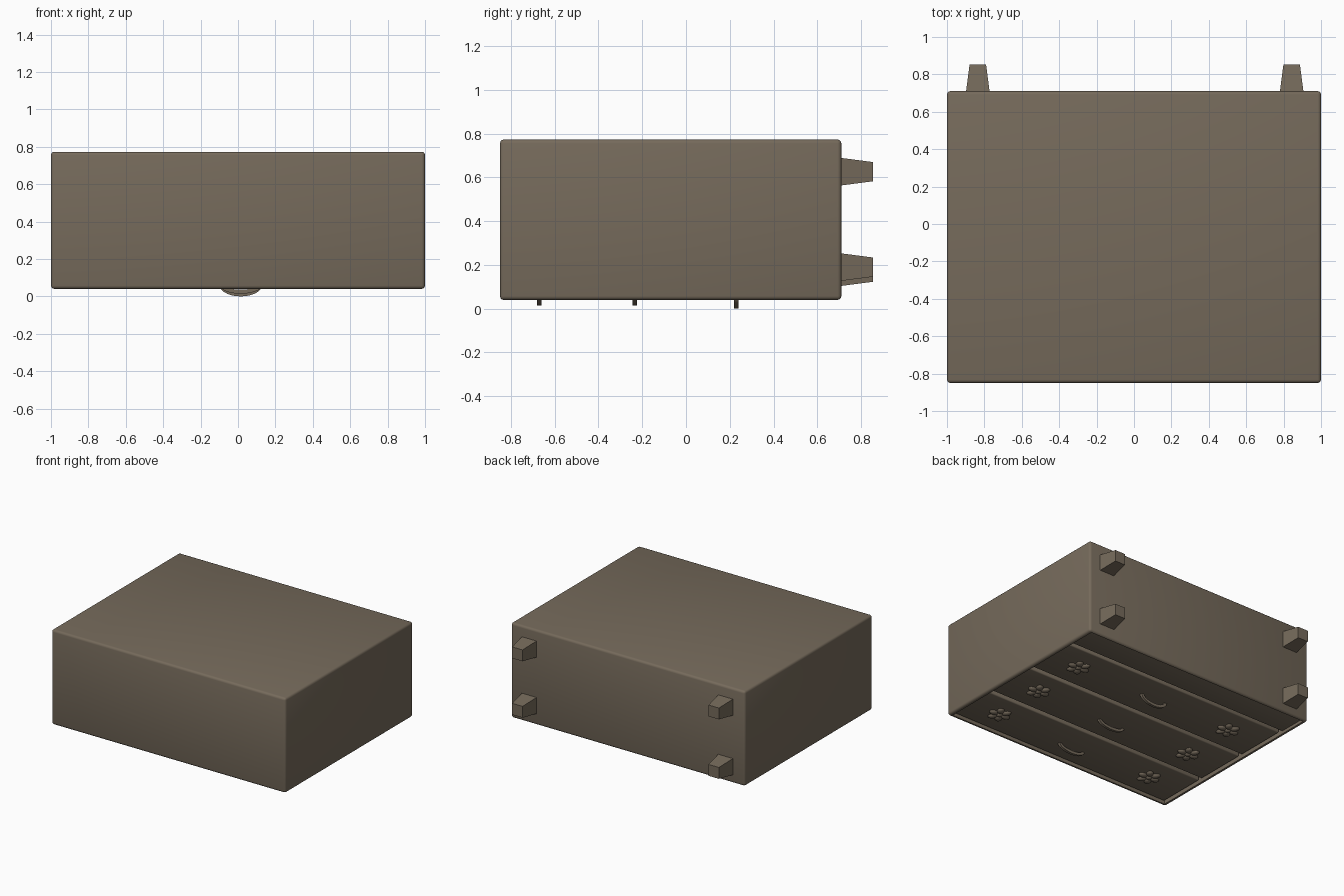
import bpy, bmesh, math
from mathutils import Matrix

if "Cube" in bpy.data.objects:
    bpy.data.objects.remove(bpy.data.objects["Cube"])

wood = bpy.data.materials.new("brown_wood")
wood.diffuse_color = (0.18, 0.145, 0.105, 1)
wood.use_nodes = True
wood.node_tree.nodes["Principled BSDF"].inputs["Base Color"].default_value = wood.diffuse_color


def finish(bm, name):
    bmesh.ops.recalc_face_normals(bm, faces=bm.faces)
    mesh = bpy.data.meshes.new(name)
    bm.to_mesh(mesh)
    bm.free()
    ob = bpy.data.objects.new(name, mesh)
    bpy.context.collection.objects.link(ob)
    mesh.materials.append(wood)
    return ob


def box(name, lo, hi, bevel=0.0):
    bm = bmesh.new()
    bmesh.ops.create_cube(bm, size=1)
    for v in bm.verts:
        v.co = [(a + b) / 2 + c * (b - a) for a, b, c in zip(lo, hi, v.co)]
    if bevel:
        bmesh.ops.bevel(bm, geom=bm.edges[:], offset=bevel, segments=3,
                        profile=0.5, affect='EDGES')
    ob = finish(bm, name)
    if bevel:
        smooth(ob)
    return ob


def smooth(ob):
    bpy.ops.object.select_all(action='DESELECT')
    ob.select_set(True)
    bpy.context.view_layer.objects.active = ob
    bpy.ops.object.shade_smooth_by_angle(angle=math.radians(35))


# Carcass lying on its front, hollowed shallowly on the underside
body = box("carcass", (-1, -0.85, 0.04), (1, 0.71, 0.773), 0.018)
cutter = box("front_recess_cutter", (-0.972, -0.825, -0.1), (0.972, 0.692, 0.09))
cutter.hide_render = True
cutter.hide_viewport = True
cut = body.modifiers.new("front_recess", 'BOOLEAN')
cut.object = cutter
cut.solver = 'EXACT'

# Plinth panel below the drawers
box("plinth_panel", (-0.972, 0.465, 0.06), (0.972, 0.692, 0.1), 0.006)


def rosette(name, x, y, z):
    # Six petals around a raised centre
    bm = bmesh.new()
    for i in range(6):
        a = math.radians(60 * i)
        m = (Matrix.Translation((x, y, z)) @ Matrix.Rotation(a, 4, 'Z')
             @ Matrix.Translation((0.052, 0, 0))
             @ Matrix.Diagonal((0.036, 0.026, 0.018, 1)))
        bmesh.ops.create_uvsphere(bm, u_segments=12, v_segments=8, radius=1, matrix=m)
    bmesh.ops.create_uvsphere(
        bm, u_segments=14, v_segments=8, radius=1,
        matrix=Matrix.Translation((x, y, z)) @ Matrix.Diagonal((0.024, 0.024, 0.019, 1)))
    smooth(finish(bm, name))


def handle(name, x, y, z, drop):
    # Bowed bar with a small square section
    bm = bmesh.new()
    rings = []
    n, w, t = 14, 0.01, 0.022
    for i in range(n + 1):
        a = math.pi * i / n
        ring = []
        for r, dy in ((0, -w), (0, w), (t, w), (t, -w)):
            px = x - (0.115 - r) * math.cos(a)
            pz = z - (drop - r) * math.sin(a)
            ring.append(bm.verts.new((px, y + dy, pz)))
        rings.append(ring)
    for p, q in zip(rings, rings[1:]):
        for k in range(4):
            bm.faces.new((p[k], p[(k + 1) % 4], q[(k + 1) % 4], q[k]))
    bm.faces.new(rings[0])
    bm.faces.new(rings[-1])
    smooth(finish(bm, name))


# Drawer fronts with centre handles and paired rosettes
drawers = (("bottom", 0.03, 0.435, 0.23, 0.062),
           ("middle", -0.41, 0.0, -0.235, 0.048),
           ("top", -0.822, -0.44, -0.67, 0.048))
for label, y0, y1, hy, drop in drawers:
    box(label + "_drawer", (-0.966, y0, 0.06), (0.966, y1, 0.1), 0.01)
    handle(label + "_handle", 0.015, hy, 0.062, drop)
    for side, x in (("right", 0.705), ("left", -0.665)):
        rosette(f"{label}_{side}_rosette", x, (y0 + y1) / 2, 0.06)

# Tapered square feet
for name, x, z in (("front_right_foot", 0.843, 0.19), ("front_left_foot", -0.835, 0.167),
                   ("rear_right_foot", 0.843, 0.626), ("rear_left_foot", -0.835, 0.626)):
    bm = bmesh.new()
    s = math.sqrt(2)
    m = (Matrix.Translation((x, 0.777, z)) @ Matrix.Rotation(-math.pi / 2, 4, 'X')
         @ Matrix.Rotation(math.pi / 4, 4, 'Z'))
    bmesh.ops.create_cone(bm, cap_ends=True, segments=4, radius1=0.064 * s,
                          radius2=0.044 * s, depth=0.154, matrix=m)
    finish(bm, name)
